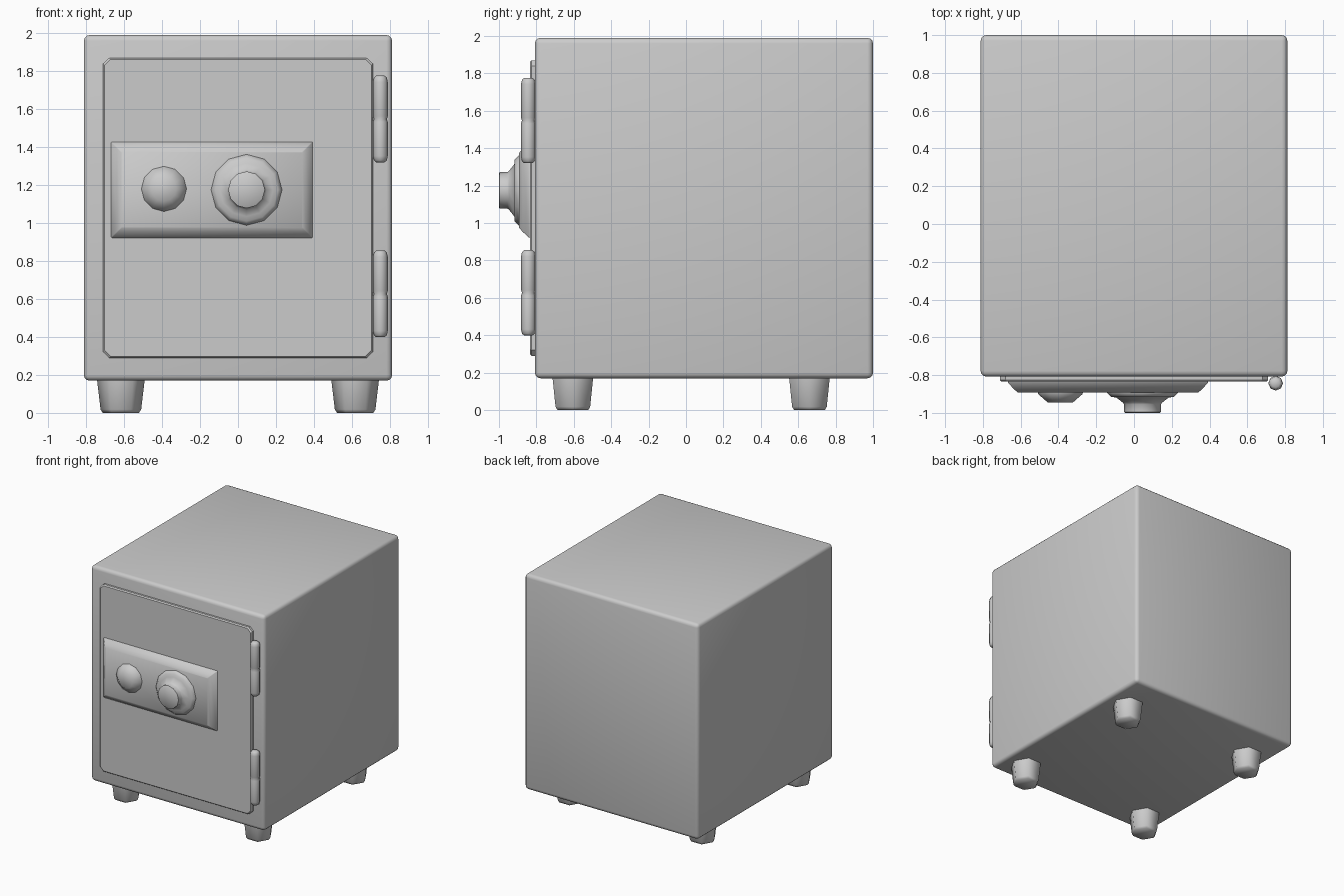
import bpy, bmesh, math

if "Cube" in bpy.data.objects:
    bpy.data.objects.remove(bpy.data.objects["Cube"])


def finish(name, bm, angle=40):
    bmesh.ops.recalc_face_normals(bm, faces=bm.faces)
    mesh = bpy.data.meshes.new(name)
    bm.to_mesh(mesh)
    bm.free()
    ob = bpy.data.objects.new(name, mesh)
    bpy.context.collection.objects.link(ob)
    bpy.ops.object.select_all(action='DESELECT')
    ob.select_set(True)
    bpy.context.view_layer.objects.active = ob
    bpy.ops.object.shade_smooth_by_angle(angle=math.radians(angle))
    return ob


def loft(name, rings, angle=40):
    """Skin a stack of equal-sized rings and cap both ends."""
    bm = bmesh.new()
    loops = [[bm.verts.new(p) for p in ring] for ring in rings]
    n = len(loops[0])
    for a, b in zip(loops, loops[1:]):
        for i in range(n):
            j = (i + 1) % n
            bm.faces.new((a[i], a[j], b[j], b[i]))
    bm.faces.new(loops[0])
    bm.faces.new(loops[-1])
    return finish(name, bm, angle)


def lathe(name, profile, centre, sides, forward=False, angle=40):
    """Profile of (radius, height); axis is z, or world y when forward."""
    cx, cy, cz = centre
    rings = []
    for r, h in profile:
        ring = []
        for i in range(sides):
            t = 2 * math.pi * i / sides
            u, v = r * math.cos(t), r * math.sin(t)
            ring.append((cx + u, h, cz + v) if forward else (cx + u, cy + v, h))
        rings.append(ring)
    return loft(name, rings, angle)


def plate(name, x0, x1, z0, z1, layers, chamfer, angle=30):
    """Corner-cut plate facing -y; layers are (inset, y)."""
    rings = []
    for d, y in layers:
        a, b, c, e, k = x0 + d, x1 - d, z0 + d, z1 - d, chamfer
        pts = [(a + k, c), (b - k, c), (b, c + k), (b, e - k),
               (b - k, e), (a + k, e), (a, e - k), (a, c + k)]
        rings.append([(x, y, z) for x, z in pts])
    return loft(name, rings, angle)


# Rounded safe body
bm = bmesh.new()
bmesh.ops.create_cube(bm, size=1)
for v in bm.verts:
    v.co.x *= 1.624
    v.co.y = v.co.y * 1.808 + 0.096
    v.co.z = v.co.z * 1.82 + 1.08
bmesh.ops.bevel(bm, geom=bm.edges[:], offset=0.03, segments=3,
                profile=0.5, affect='EDGES')
finish("safe_body", bm)

# Door slab
plate("door", -0.71, 0.71, 0.29, 1.87,
      [(0, -0.79), (0, -0.825), (0.008, -0.835)], 0.03)

# Raised lock panel with sloped border
plate("lock_panel", -0.67, 0.395, 0.92, 1.43,
      [(0, -0.825), (0.003, -0.84), (0.035, -0.875), (0.055, -0.892)], 0.004, 40)

# Door knob and combination dial
lathe("door_knob", [(0.12, -0.885), (0.118, -0.9), (0.065, -0.946)],
      (-0.39, 0, 1.18), 12, True, 60)
lathe("combination_dial",
      [(0.187, -0.885), (0.187, -0.894), (0.165, -0.916), (0.14, -0.918),
       (0.105, -0.945), (0.097, -0.955), (0.097, -0.996), (0.092, -1.0)],
      (0.045, 0, 1.175), 12, True, 45)

# Hinge barrels, two knuckles each
for label, z in (("lower", 0.627), ("upper", 1.548)):
    prof = [(0.022, -0.228), (0.034, -0.218), (0.039, -0.195), (0.039, -0.015),
            (0.034, 0), (0.039, 0.015), (0.039, 0.195), (0.034, 0.218), (0.022, 0.228)]
    lathe(label + "_hinge", [(r, z + h) for r, h in prof],
          (0.75, -0.843, 0), 8, angle=60)

# Tapered hexagonal feet
for side, x in (("left", -0.617), ("right", 0.617)):
    for end, y in (("front", -0.605), ("back", 0.66)):
        lathe(f"{end}_{side}_foot",
              [(0.126, 0.19), (0.125, 0.17), (0.107, 0.018), (0.095, 0)],
              (x, y, 0), 6, angle=65)
